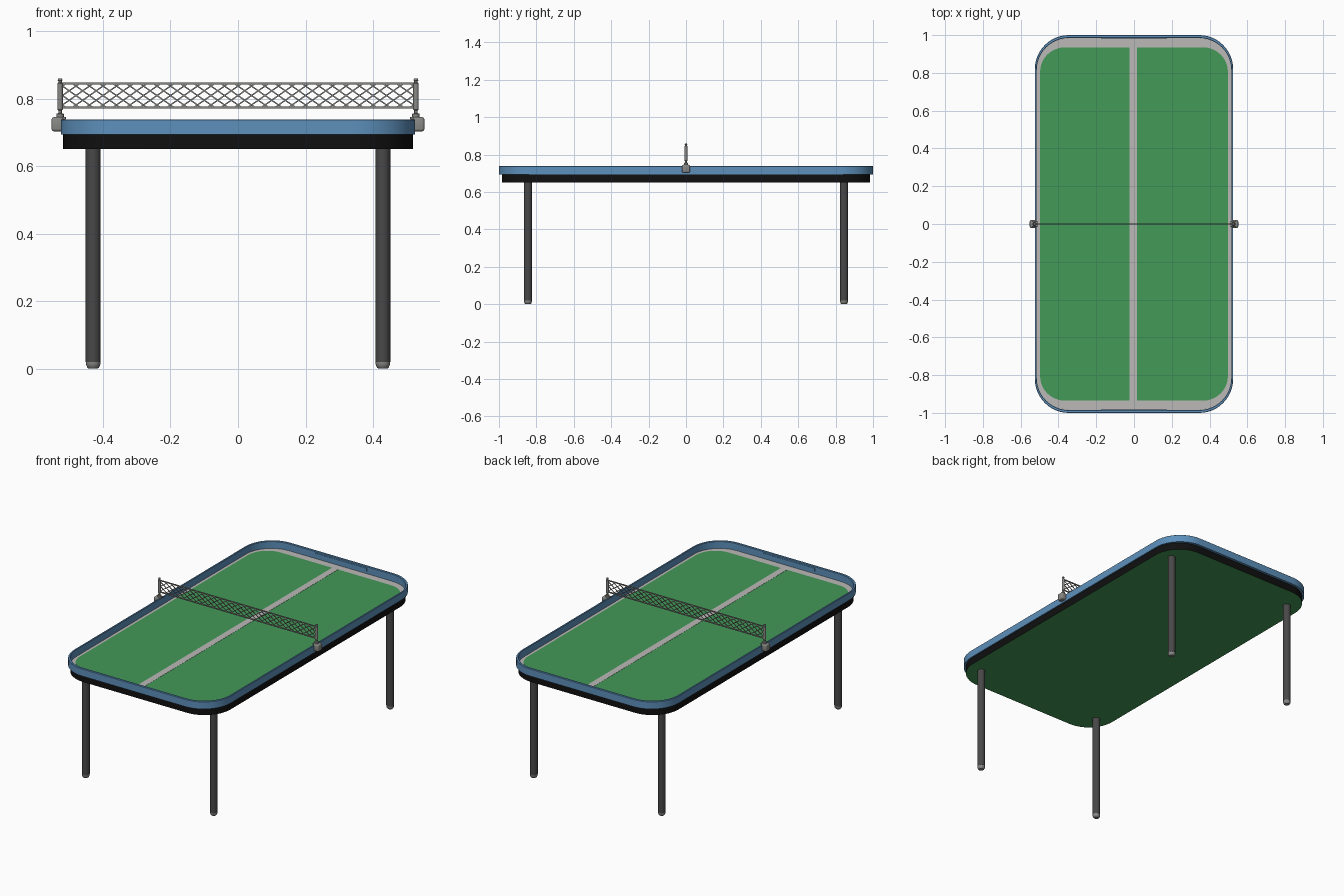
import bpy, bmesh
from math import sin, cos, pi, radians, atan2, hypot
from mathutils import Matrix, Vector

if "Cube" in bpy.data.objects:
    bpy.data.objects.remove(bpy.data.objects["Cube"])


def material(name, rgb):
    m = bpy.data.materials.new(name)
    m.diffuse_color = (*rgb, 1)
    m.use_nodes = True
    m.node_tree.nodes["Principled BSDF"].inputs["Base Color"].default_value = m.diffuse_color
    return m


GREEN = material("green", (0.055, 0.32, 0.095))
BLUE = material("blue", (0.11, 0.28, 0.50))
BLACK = material("black", (0.005, 0.005, 0.005))
DARK = material("dark_grey", (0.065, 0.065, 0.065))
STEEL = material("steel", (0.25, 0.25, 0.24))
PALE = material("pale_grey", (0.50, 0.49, 0.48))


def finish(name, bm, mats=(), smooth=True):
    bmesh.ops.recalc_face_normals(bm, faces=bm.faces)
    me = bpy.data.meshes.new(name)
    bm.to_mesh(me)
    bm.free()
    ob = bpy.data.objects.new(name, me)
    bpy.context.collection.objects.link(ob)
    for m in mats:
        me.materials.append(m)
    if smooth:
        bpy.ops.object.select_all(action='DESELECT')
        ob.select_set(True)
        bpy.context.view_layer.objects.active = ob
        bpy.ops.object.shade_smooth_by_angle(angle=radians(35))
    return ob


def outline(hx, hy, r, n=12):
    """Rounded rectangle, counter-clockwise."""
    pts = []
    for k, (sx, sy) in enumerate([(1, 1), (-1, 1), (-1, -1), (1, -1)]):
        for i in range(n + 1):
            a = (k + i / n) * pi / 2
            pts.append((sx * (hx - r) + r * cos(a), sy * (hy - r) + r * sin(a)))
    return pts


def loft(bm, rings, closed=False):
    """Bridge rings of (outline, z); returns the vertex loops."""
    loops = [[bm.verts.new((x, y, z)) for x, y in pts] for pts, z in rings]
    pairs = list(zip(loops, loops[1:]))
    if closed:
        pairs.append((loops[-1], loops[0]))
    for a, b in pairs:
        for i in range(len(a)):
            j = (i + 1) % len(a)
            bm.faces.new((a[i], a[j], b[j], b[i]))
    return loops


def slab(name, hx, hy, r, z0, z1, side, bottom, top):
    bm = bmesh.new()
    pts = outline(hx, hy, r)
    a, b = loft(bm, [(pts, z0), (pts, z1)])
    bm.faces.new(a[::-1]).material_index = 1
    bm.faces.new(b).material_index = 2
    return finish(name, bm, (side, bottom, top))


def add_box(bm, centre, size, rot=None):
    m = Matrix.Translation(centre) @ (rot or Matrix()) @ Matrix.Diagonal((*size, 1))
    return bmesh.ops.create_cube(bm, size=1, matrix=m)['verts']


def box(name, centre, size, mat, bevel=0):
    bm = bmesh.new()
    add_box(bm, centre, size)
    if bevel:
        bmesh.ops.bevel(bm, geom=bm.edges[:], offset=bevel, segments=3,
                        profile=0.5, affect='EDGES')
    return finish(name, bm, (mat,))


def turned(name, x, y, profile, mat, n=24):
    """Closed round part from (radius, z) pairs."""
    bm = bmesh.new()
    rings = [([(x + r * cos(2 * pi * i / n), y + r * sin(2 * pi * i / n))
               for i in range(n)], z) for r, z in profile]
    loops = loft(bm, rings)
    bm.faces.new(loops[0][::-1])
    bm.faces.new(loops[-1])
    return finish(name, bm, (mat,))


# Table body: black sides, green underside, pale border on top
slab("table_body", 0.518, 0.984, 0.172, 0.65, 0.695, BLACK, GREEN, PALE)
slab("playing_surface", 0.497, 0.935, 0.13, 0.694, 0.697, GREEN, GREEN, GREEN)
box("centre_line", (-0.003, 0, 0.6965), (0.04, 1.87, 0.003), PALE)

# Raised blue rim around the table
bm = bmesh.new()
outer, inner = outline(0.525, 1.0, 0.18), outline(0.515, 0.985, 0.17)
mid_o, mid_i = outline(0.523, 0.998, 0.178), outline(0.517, 0.987, 0.172)
loft(bm, [(outer, 0.693), (outer, 0.736), (mid_o, 0.738),
          (mid_i, 0.738), (inner, 0.736), (inner, 0.693)], closed=True)
finish("rim", bm, (BLUE,))

# Shallow panels on the inner end walls
for s, side in ((-1, "front"), (1, "back")):
    box(f"{side}_rim_panel", (0, s * 0.985, 0.718), (0.35, 0.005, 0.02), BLUE)

# Legs with tapered feet
for sx, lr in ((-1, "left"), (1, "right")):
    for sy, fb in ((-1, "front"), (1, "back")):
        x, y = sx * 0.429, sy * 0.845
        turned(f"{fb}_{lr}_leg", x, y, [(0.022, 0.02), (0.022, 0.655)], DARK)
        turned(f"{fb}_{lr}_foot", x, y,
               [(0.013, 0), (0.017, 0.003), (0.0215, 0.013), (0.0215, 0.021)], STEEL)

# Net posts and clamps
for s, lr in ((-1, "left"), (1, "right")):
    box(f"{lr}_net_clamp", (s * 0.535, 0, 0.724), (0.034, 0.042, 0.042), STEEL, 0.007)
    box(f"{lr}_clamp_plate", (s * 0.525, 0, 0.742), (0.03, 0.03, 0.008), STEEL, 0.002)
    turned(f"{lr}_net_post", s * 0.527, 0,
           [(0.011, 0.745), (0.011, 0.755), (0.005, 0.757), (0.005, 0.764),
            (0.008, 0.768), (0.008, 0.845), (0.005, 0.848), (0.005, 0.852),
            (0.007, 0.854), (0.006, 0.859)], STEEL, 16)

# Net: cords at top and bottom, crossed diagonal strands between
bm = bmesh.new()
W, Z0, Z1 = 0.524, 0.774, 0.844
for z in (Z0, Z1):
    add_box(bm, (0, 0, z), (2 * W, 0.006, 0.006))
run, step = 0.1, 0.04
slope = (Z1 - Z0) / run
for d in (1, -1):
    for k in range(-16, 17):
        xa, xb = k * step - run / 2, k * step + run / 2
        ca, cb = max(xa, -W), min(xb, W)
        if cb - ca < 0.005:
            continue
        zc = (Z0 + Z1) / 2
        za, zb = (zc + d * slope * (c - k * step) for c in (ca, cb))
        rot = Matrix.Rotation(-atan2(zb - za, cb - ca), 4, 'Y')
        add_box(bm, ((ca + cb) / 2, 0.0007 * d, (za + zb) / 2),
                (hypot(cb - ca, zb - za), 0.003, 0.004), rot)
finish("net", bm, (STEEL,), smooth=False)
